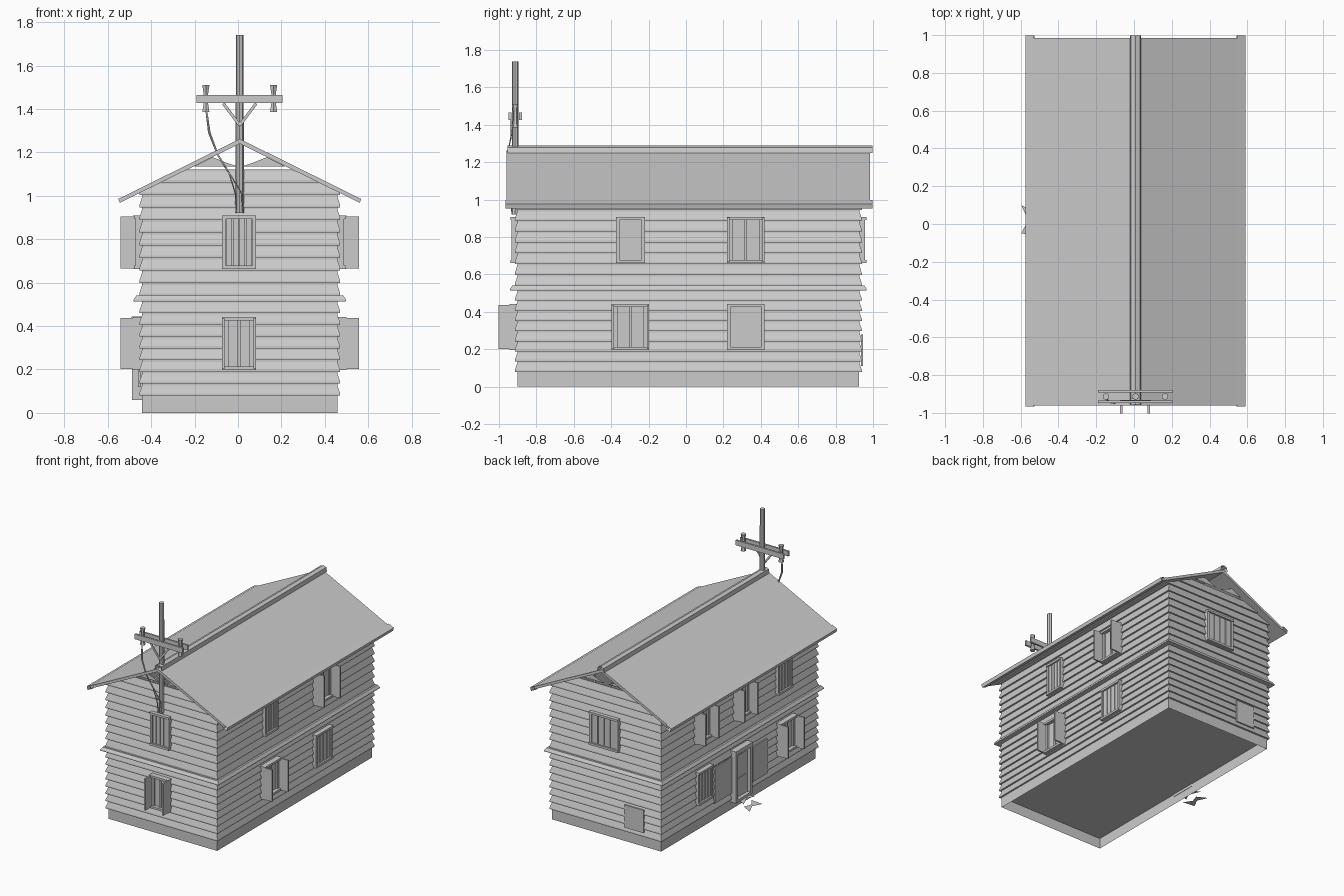
import bpy, bmesh, math
from mathutils import Vector, Matrix

if "Cube" in bpy.data.objects:
    bpy.data.objects.remove(bpy.data.objects["Cube"])

CX, CY = 0.008, 0.0125           # house centre
HX, HY = 0.4625, 0.9275          # siding half sizes
SLOPE = 0.495


def finish(name, bm, normals=True):
    if normals:
        bmesh.ops.recalc_face_normals(bm, faces=bm.faces)
    me = bpy.data.meshes.new(name)
    bm.to_mesh(me)
    bm.free()
    ob = bpy.data.objects.new(name, me)
    bpy.context.collection.objects.link(ob)
    return ob


def box(bm, lo, hi, rot=None):
    lo, hi = Vector(lo), Vector(hi)
    m = Matrix.Translation((lo + hi) / 2)
    if rot:
        m = m @ rot
    bmesh.ops.create_cube(bm, size=1, matrix=m @ Matrix.Diagonal((*(hi - lo), 1)))


def strip(bm, pts, y0, y1, closed=False):
    """Sweep an xz profile along y as a sheet, or a capped solid if closed."""
    a = [bm.verts.new((x, y0, z)) for x, z in pts]
    b = [bm.verts.new((x, y1, z)) for x, z in pts]
    n = len(pts)
    for i in range(n if closed else n - 1):
        j = (i + 1) % n
        bm.faces.new((a[i], a[j], b[j], b[i]))
    if closed:
        bm.faces.new(a[::-1])
        bm.faces.new(b)


def poly(bm, pts):
    return bm.faces.new([bm.verts.new(p) for p in pts])


# Foundation: open underneath, floor near its top
bm = bmesh.new()
box(bm, (CX - .45, CY - .9125, 0), (CX + .45, CY + .9125, .08))
bottom = [f for f in bm.faces if f.calc_center_median().z < .01]
bmesh.ops.delete(bm, geom=bottom, context='FACES_ONLY')
finish("foundation", bm, False)

# Lapped siding: rectangular rings, cut to the gable slope
profile = []


def rows(z, h, n):
    for i in range(n):
        b = z + i * h
        profile.extend([(0, b), (0, b + .01), (-.013, b + h - .008), (-.013, b + h)])


rows(.08, .0543, 8)
profile += [(.026, .514), (.026, .522), (.014, .54)]      # belt course
rows(.54, .058, 10)
bm = bmesh.new()
prev = None
for off, z in [(-.015, .08)] + profile:
    x, y = HX + off, HY + off
    ring = [bm.verts.new((CX + sx * x, CY + sy * y, z))
            for sx, sy in ((-1, -1), (1, -1), (1, 1), (-1, 1))]
    if prev:
        for i in range(4):
            j = (i + 1) % 4
            bm.faces.new((prev[i], prev[j], ring[j], ring[i]))
    prev = ring
for s in (-1, 1):
    bmesh.ops.bisect_plane(bm, geom=bm.verts[:] + bm.edges[:] + bm.faces[:],
                           plane_co=(CX, 0, 1.242), plane_no=(s * SLOPE, 0, 1), clear_outer=True)
finish("siding_walls", bm, False)

# Broken boards left at the gable peaks
bm = bmesh.new()
for y in (CY - HY + .01, CY + HY - .01):
    for s in (-1, 1):
        poly(bm, [(CX + s * u, y, z) for u, z in ((.21, 1.135), (.125, 1.178), (.06, 1.152), (.01, 1.135))])
finish("broken_gable_boards", bm, False)

# Roof slab
bm = bmesh.new()
prof = [(CX - .56, .985), (CX, 1.262), (CX + .56, .985), (CX + .552, .968), (CX, 1.24), (CX - .552, .968)]
strip(bm, prof, -.96, .985, True)
finish("roof", bm)

# Ridge cap and eave trims: open sheets
bm = bmesh.new()
strip(bm, [(CX + x, z) for x, z in ((-.029, 1.25), (-.024, 1.28), (0, 1.289), (.024, 1.28), (.029, 1.25))], -.955, .997)
finish("ridge_cap", bm)
for s, side in ((-1, "left"), (1, "right")):
    bm = bmesh.new()
    strip(bm, [(CX + s * x, z) for x, z in ((.54, .998), (.582, .978), (.575, .953), (.535, .972))], -.965, .997)
    finish(side + "_eave_trim", bm)

# Jagged worn patches lying on the roof (top-view points)
bm = bmesh.new()
for pts in (((-.2, .83), (-.17, .68), (-.12, .61), (-.02, .6), (-.03, .66)),
            ((.04, .63), (.5, .5), (.04, .39)),
            ((.08, -.32), (.24, -.27), (.45, -.32), (.24, -.36)),
            ((.24, -.37), (.46, -.48), (.24, -.52)),
            ((-.5, .42), (-.2, .2), (-.42, .14), (-.21, .04), (-.43, -.04)),
            ((-.5, -.82), (-.35, -.78), (-.31, -.91))):
    poly(bm, [(x, y, 1.2635 - SLOPE * abs(x - CX)) for x, y in pts])
finish("worn_roof_patches", bm)

# Wall placements: origin and rotation of each wall's local -y
WALLS = {"front": (CX, CY - HY, 0), "right": (CX + HX, CY, 90),
         "back": (CX, CY + HY, 180), "left": (CX - HX, CY, -90)}


def place(ob, wall, along):
    x, y, a = WALLS[wall]
    if wall in ("front", "back"):
        x = along
    else:
        y = along
    ob.matrix_world = Matrix.Translation((x, y, 0)) @ Matrix.Rotation(math.radians(a), 4, 'Z')


def window(wall, along, z0, z1, kind, w):
    h = w / 2
    bm = bmesh.new()
    if kind == "closed":                       # boarded with vertical slats
        for s in (-1, 1):
            box(bm, (s * h - s * .018, -.018, z0), (s * h, .015, z1))
        n = 4
        p = (w - .036) / n
        for i in range(n):
            u = -h + .018 + i * p
            box(bm, (u + .003, -.011, z0), (u + p - .003, .015, z1))
        box(bm, (-h, -.004, z0), (h, .015, z1))
        ledge = .024
    else:                                      # shutters swung out
        box(bm, (-h, -.003, z0), (h, .015, z1))
        for s in (-1, 1):
            box(bm, (s * h - s * .012, -.087, z0 + .004), (s * h, 0, z1 - .004))
            box(bm, (s * h - s * .03, -.014, z0), (s * h - s * .01, .01, z1))
        box(bm, (-.007, -.012, z0), (.007, .01, z1))
        ledge = .03
    for a, b in ((z0, z0 + .016), (z1 - .016, z1)):
        box(bm, (-h, -ledge, a), (h, .015, b))
    place(finish(f"{wall}_{kind}_window", bm), wall, along)


LOW, UP = (.197, .442), (.662, .908)
for wall, along, (z0, z1), kind, w in (
        ("front", .005, UP, "closed", .158), ("front", .005, LOW, "open", .158),
        ("right", -.297, UP, "closed", .155), ("right", .32, UP, "open", .2),
        ("right", -.297, LOW, "open", .2), ("right", .32, LOW, "closed", .2),
        ("back", .01, UP, "closed", .24),
        ("left", .46, UP, "open", .17), ("left", 0, UP, "open", .17), ("left", -.5, UP, "closed", .17),
        ("left", .44, LOW, "closed", .17), ("left", -.53, LOW, "open", .2)):
    window(wall, along, z0, z1, kind, w)

# Door with frame on the left side
bm = bmesh.new()
for s in (-1, 1):
    box(bm, (s * .075, -.034, .06), (s * .1, .015, .44))
box(bm, (-.1, -.036, .415), (.1, .015, .445))
box(bm, (-.1, -.034, .06), (.1, .015, .078))
box(bm, (-.075, -.008, .07), (.075, .015, .42))
for z0, z1 in ((.1, .22), (.25, .39)):
    box(bm, (-.05, -.013, z0), (.05, 0, z1))
place(finish("door", bm), "left", .01)

# Flat repair boards nailed over the siding
for wall, along, z0, z1, w in (("left", .215, .13, .40, .2), ("left", -.22, .12, .38, .17), ("back", -.23, .11, .28, .16)):
    bm = bmesh.new()
    box(bm, (-w / 2, -.005, z0), (w / 2, .005, z1))
    place(finish(wall + "_repair_board", bm), wall, along)

# Splintered step sheets below the door
bm = bmesh.new()
poly(bm, [(-.45, -.05, .06), (-.53, -.06, .06), (-.5, .0, .06), (-.54, .09, .06), (-.47, .05, .06)])
poly(bm, [(-.5, -.06, .025), (-.597, -.05, .025), (-.56, .02, .025), (-.597, .1, .025), (-.52, .06, .025), (-.54, 0, .025)])
finish("broken_step", bm)

# Utility pole
PX, PY = CX, -.913
bm = bmesh.new()
bmesh.ops.create_cone(bm, cap_ends=True, segments=8, radius1=.019, radius2=.018, depth=.82,
                      matrix=Matrix.Translation((PX, PY, 1.33)))
finish("utility_pole", bm)

# Cross arms on both sides of the pole, with angled braces
bm = bmesh.new()
for y in (PY - .028, PY + .028):
    box(bm, (PX - .198, y - .007, 1.427), (PX + .198, y + .007, 1.465))
finish("cross_arms", bm)
bm = bmesh.new()
for s in (-1, 1):
    rot = Matrix.Rotation(s * math.atan2(.075, .1), 4, 'Y')
    c = Vector((PX + s * .038, PY - .022, 1.375))
    d = Vector((.007, .003, .062))
    box(bm, c - d, c + d, rot)
finish("arm_braces", bm)

# Hourglass insulators
for s, side in ((-1, "left"), (1, "right")):
    bm = bmesh.new()
    for za, zb, ra, rb in ((1.385, 1.425, .019, .012), (1.425, 1.47, .012, .012), (1.47, 1.51, .012, .019)):
        bmesh.ops.create_cone(bm, cap_ends=True, segments=6, radius1=ra, radius2=rb, depth=zb - za,
                              matrix=Matrix.Translation((PX + s * .156, PY, (za + zb) / 2)))
    finish(side + "_insulator", bm)

# Drooping wires from the left insulator to the wall
cu = bpy.data.curves.new("wire_path", 'CURVE')
cu.dimensions = '3D'
cu.bevel_depth, cu.bevel_resolution = .0035, 0
for dx in (0, .03):
    pts = [(-.147 + dx * .1, -.925, 1.39), (-.135 + dx * .2, -.945, 1.29), (-.095 + dx * .1, -.95, 1.19),
           (-.04 + dx * .1, -.945, 1.1), (-.012 + dx, -.938, 1.01), (-.008 + dx, -.93, .92)]
    sp = cu.splines.new('POLY')
    sp.points.add(len(pts) - 1)
    for p, co in zip(sp.points, pts):
        p.co = (*co, 1)
tmp = bpy.data.objects.new("wire_path", cu)
bpy.context.collection.objects.link(tmp)
me = bpy.data.meshes.new_from_object(tmp)
bpy.data.objects.remove(tmp)
bpy.context.collection.objects.link(bpy.data.objects.new("drooping_wires", me))
